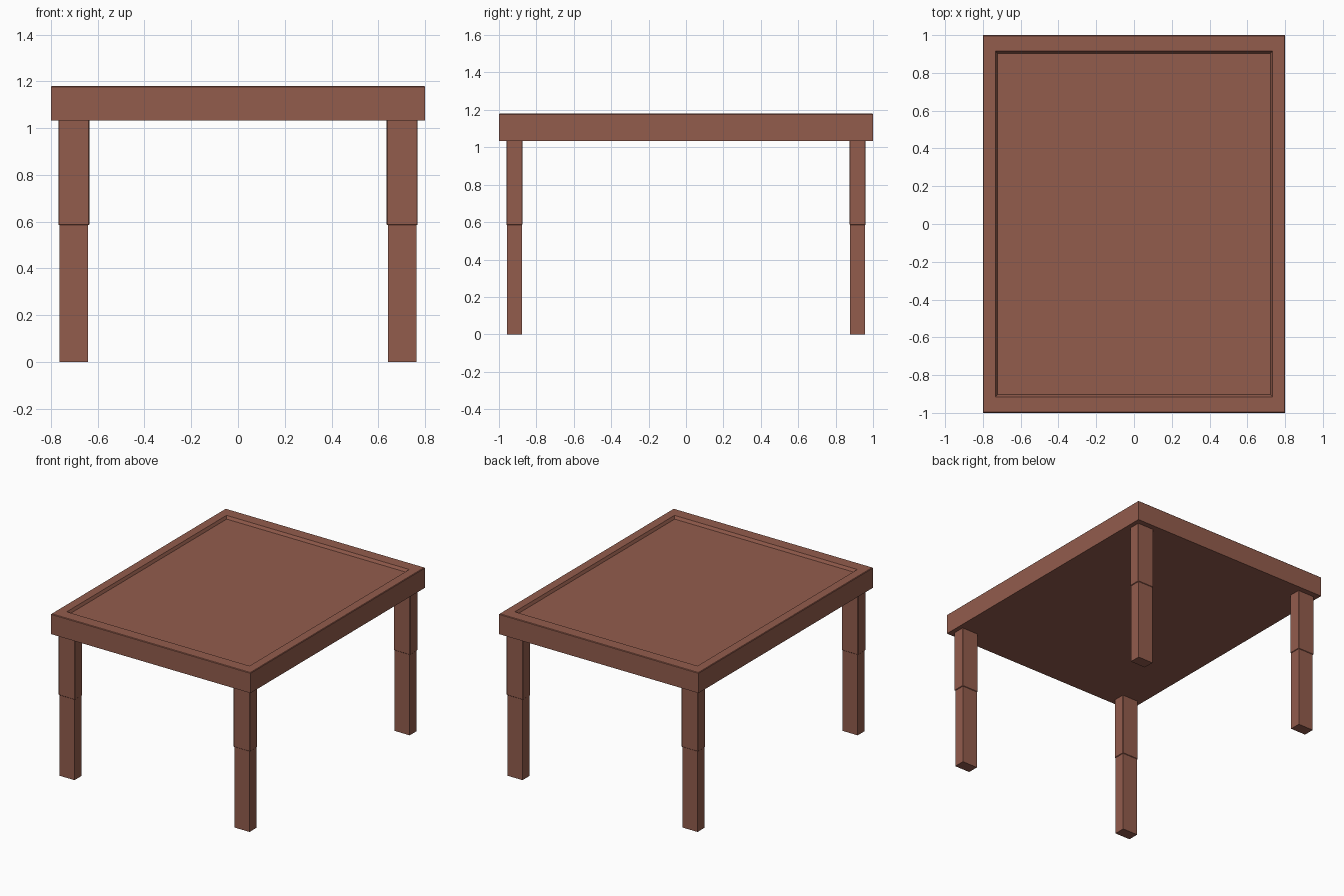
import bpy, bmesh

if "Cube" in bpy.data.objects:
    bpy.data.objects.remove(bpy.data.objects["Cube"])

# One reddish brown wood colour
wood = bpy.data.materials.new("reddish_brown_wood")
wood.diffuse_color = (0.29, 0.107, 0.073, 1)
wood.use_nodes = True
wood.node_tree.nodes["Principled BSDF"].inputs["Base Color"].default_value = wood.diffuse_color


def finish(name, bm, bevel=0.0):
    mesh = bpy.data.meshes.new(name)
    bmesh.ops.recalc_face_normals(bm, faces=bm.faces)
    bm.to_mesh(mesh)
    bm.free()
    mesh.materials.append(wood)
    obj = bpy.data.objects.new(name, mesh)
    bpy.context.collection.objects.link(obj)
    if bevel:
        mod = obj.modifiers.new("soft_edges", 'BEVEL')
        mod.width = bevel
        mod.segments = 1
        mod.limit_method = 'ANGLE'
        mod.angle_limit = 1.4
    return obj


def box(name, center, size, bevel=0.0):
    bm = bmesh.new()
    bmesh.ops.create_cube(bm, size=1)
    for v in bm.verts:
        v.co = [c + p * s for c, p, s in zip(center, v.co, size)]
    return finish(name, bm, bevel)


# Table top: stacked rectangular loops (half x, half y, z) forming a
# slab with a shallow, slope-sided tray sunk into its upper face
loops = [(0.80, 1.00, 1.033), (0.80, 1.00, 1.176), (0.796, 0.996, 1.18),
         (0.733, 0.915, 1.18), (0.723, 0.903, 1.16)]
bm = bmesh.new()
rings = [[bm.verts.new((sx * hx, sy * hy, z))
          for sx, sy in ((-1, -1), (1, -1), (1, 1), (-1, 1))]
         for hx, hy, z in loops]
for a, b in zip(rings, rings[1:]):
    for i in range(4):
        j = (i + 1) % 4
        bm.faces.new((a[i], a[j], b[j], b[i]))
bm.faces.new(rings[0])
bm.faces.new(rings[-1])
finish("table_top", bm)

# Four legs: a slim lower post fitted into a slightly wider upper sleeve
for sx, side in ((-1, "left"), (1, "right")):
    for sy, end in ((-1, "front"), (1, "back")):
        x, y = sx * 0.702, sy * 0.917
        box(f"{end}_{side}_leg_sleeve", (x, y, 0.8125), (0.132, 0.087, 0.455), 0.003)
        box(f"{end}_{side}_leg_post", (x, y, 0.31), (0.122, 0.080, 0.62))
